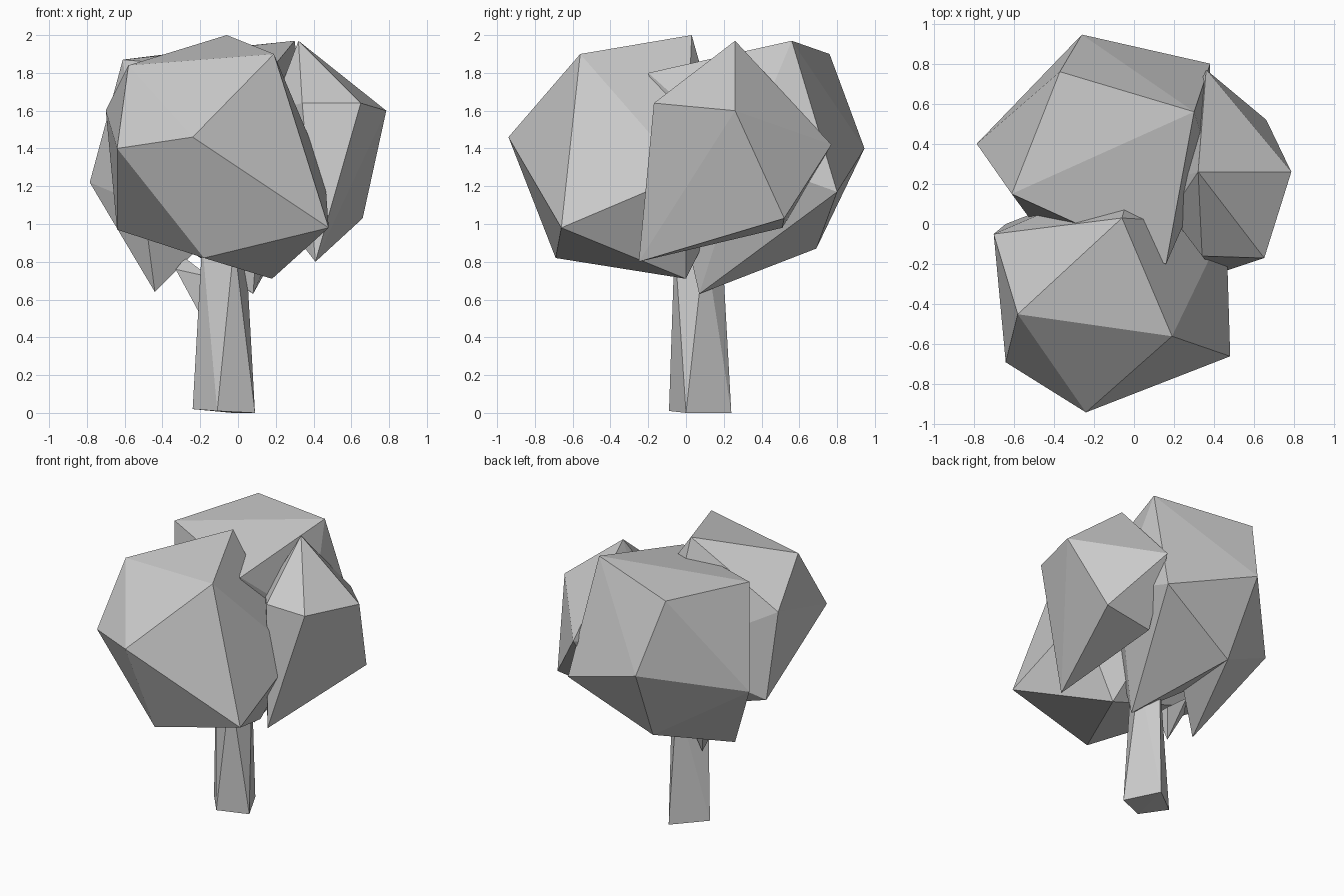
import bpy, bmesh

def hull(name, pts):
    """Faceted solid wrapped around a few corner points."""
    bm = bmesh.new()
    for p in pts:
        bm.verts.new(p)
    res = bmesh.ops.convex_hull(bm, input=bm.verts[:])
    inner = [v for v in bm.verts if not v.link_faces]
    bmesh.ops.delete(bm, geom=inner, context='VERTS')
    bmesh.ops.recalc_face_normals(bm, faces=bm.faces[:])
    me = bpy.data.meshes.new(name)
    bm.to_mesh(me)
    bm.free()
    ob = bpy.data.objects.new(name, me)
    bpy.context.collection.objects.link(ob)
    return ob

# Front foliage clump: irregular twenty-sided ball
hull("foliage_front", [
    (-.24, -.94, 1.46), (-.58, -.45, 1.84), (.19, -.56, 1.90), (.48, -.66, .98),
    (-.18, -.69, .82), (-.64, -.69, 1.40), (-.06, .03, 2.0), (.46, 0, 1.26),
    (.18, 0, .71), (-.64, .0, .97), (-.70, -.05, 1.60), (0, .25, 1.22)])

# Back foliage clump
hull("foliage_back", [
    (.30, .56, 1.97), (-.37, .76, 1.90), (-.61, .15, 1.87), (-.26, .945, 1.40),
    (.38, .80, 1.17), (-.785, .40, 1.22), (-.22, .69, .87), (.08, .07, .63),
    (.16, -.2, 1.80), (.38, .3, 1.35), (-.5, 0, 1.1)])

# Drooping lower corner of the back clump
hull("foliage_droop", [
    (-.785, .40, 1.22), (-.22, .69, .87), (-.44, .07, .64),
    (-.2, .25, .88), (-.5, 0, 1.1)])

# Right foliage clump
hull("foliage_right", [
    (.32, .26, 1.97), (.785, .26, 1.60), (.65, -.17, 1.64), (.34, -.16, 1.64),
    (.36, .77, 1.42), (.66, .52, 1.03), (.41, -.25, .80), (.30, .51, .98),
    (.18, .05, 1.6), (.1, .2, 1.2)])

# Four-sided tapering trunk with a slight twist
hull("trunk", [
    (-.11, -.09, .01), (.09, 0, 0), (-.03, .24, 0), (-.24, .07, .02),
    (-.02, -.06, .9), (.04, .10, .9), (-.06, .19, .9), (-.19, .02, .9)])

# Short branch stub on the left of the trunk
hull("branch", [
    (-.20, .10, .52), (-.15, .05, .72), (-.15, .16, .72),
    (-.33, .12, .76), (-.28, .2, .82)])
